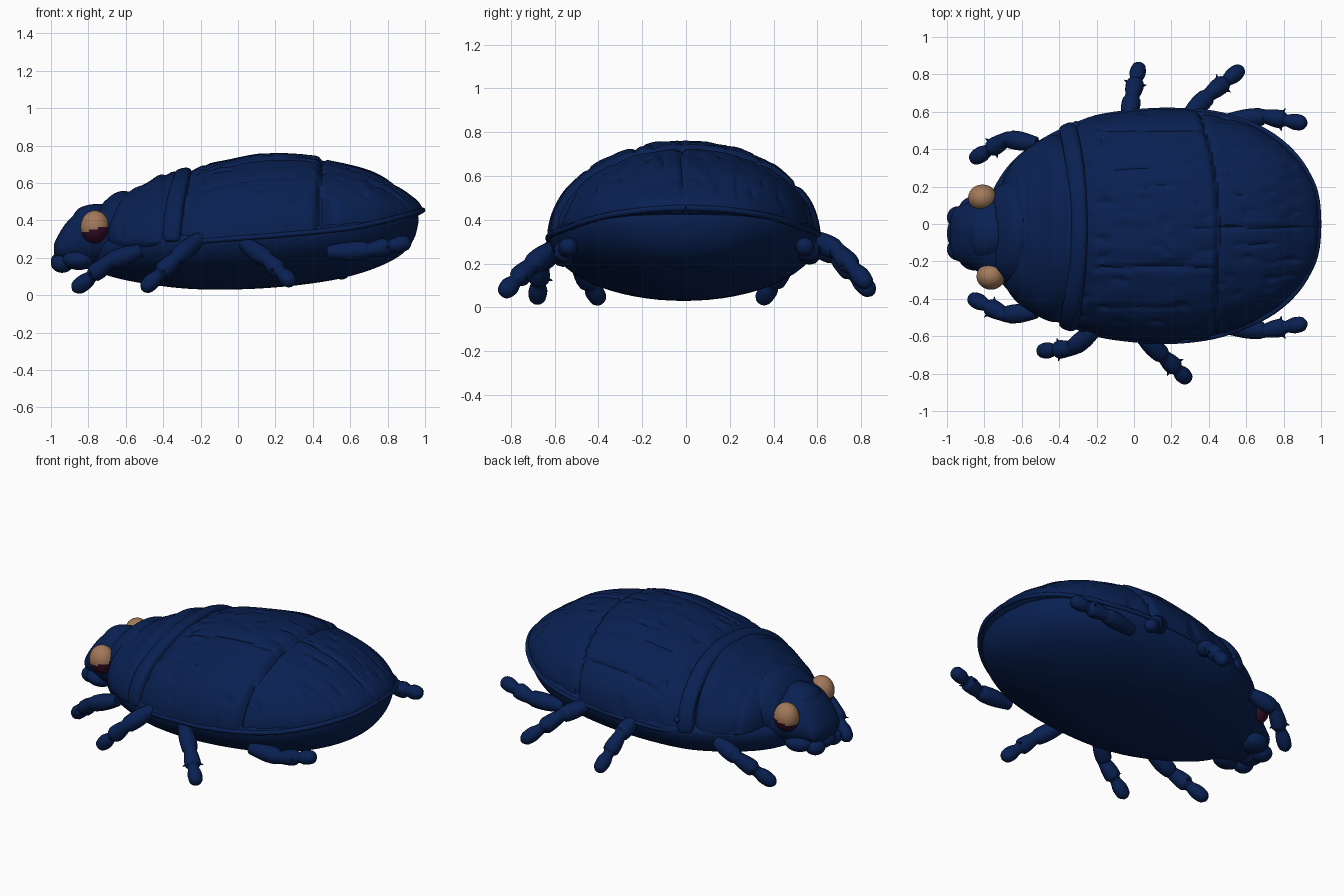
import bpy, bmesh, math
from mathutils import Vector, noise

if "Cube" in bpy.data.objects:
    bpy.data.objects.remove(bpy.data.objects["Cube"])

def mat(name, col):
    m = bpy.data.materials.new(name)
    m.diffuse_color = (*col, 1)
    m.use_nodes = True
    m.node_tree.nodes["Principled BSDF"].inputs["Base Color"].default_value = m.diffuse_color
    return m

NAVY = mat("navy shell", (0.0026, 0.0145, 0.083))
TAN = mat("tan eye", (0.36, 0.19, 0.10))
MAROON = mat("dark maroon eye", (0.032, 0.004, 0.020))

def finish(bm, name, mats=(NAVY,), angle=40):
    bmesh.ops.recalc_face_normals(bm, faces=bm.faces)
    me = bpy.data.meshes.new(name)
    bm.to_mesh(me)
    bm.free()
    ob = bpy.data.objects.new(name, me)
    bpy.context.collection.objects.link(ob)
    for m in mats:
        me.materials.append(m)
    bpy.ops.object.select_all(action='DESELECT')
    ob.select_set(True)
    bpy.context.view_layer.objects.active = ob
    bpy.ops.object.shade_smooth_by_angle(angle=math.radians(angle))
    return ob

def smooth(rows, m):
    """Catmull-Rom resampling of a list of number tuples."""
    out = []
    for i in range(len(rows) - 1):
        a, b = rows[max(i - 1, 0)], rows[i]
        c, d = rows[i + 1], rows[min(i + 2, len(rows) - 1)]
        for k in range(m):
            t = k / m
            out.append([0.5 * (2*q + (r - p)*t + (2*p - 5*q + 4*r - s)*t*t + (3*q - p - 3*r + s)*t**3)
                        for p, q, r, s in zip(a, b, c, d)])
    return out + [list(rows[-1])]

def skin(bm, rings):
    vs = [[bm.verts.new(p) for p in r] for r in rings]
    n = len(vs[0])
    for a, b in zip(vs, vs[1:]):
        for j in range(n):
            bm.faces.new((a[j], a[(j+1) % n], b[(j+1) % n], b[j]))
    bm.faces.new(vs[0])
    bm.faces.new(vs[-1])

def loft(name, stations, m=8, n=48, bow=0, disp=None):
    """Stations: x, centre y, half width, edge z, top z, bottom z."""
    rings = []
    for x, yc, w, ze, zt, zb in smooth(stations, m):
        w = max(w, 0.004)
        ring = []
        for j in range(n):
            t = 2 * math.pi * j / n
            c, s = math.cos(t), math.sin(t)
            y, z = yc + w*c, ze + (zt - ze if s > 0 else ze - zb) * s
            px = x - bow * c * c
            d = disp(px, y, z) if disp and s > -0.01 else 0
            ring.append((px, y + d*c, z + d*s))
        rings.append(ring)
    bm = bmesh.new()
    skin(bm, rings)
    return finish(bm, name)

def line(v, at, width, depth):
    return -depth * math.exp(-((v - at) / width) ** 2)

def between(x, a, b):
    return 1 if a < x < b else 0

# Smooth belly
loft("belly", [(-0.80, -.03, .02, .24, .28, .20), (-0.76, -.03, .20, .24, .32, .135),
               (-0.62, -.02, .385, .27, .36, .085), (-0.35, -.01, .54, .29, .40, .042),
               (-0.1, -.01, .602, .31, .42, .03), (0.2, -.005, .614, .33, .44, .042),
               (0.5, 0, .58, .355, .45, .08), (0.72, 0, .478, .38, .46, .14),
               (0.87, 0, .33, .40, .46, .215), (0.94, 0, .18, .41, .45, .30),
               (0.965, 0, .01, .41, .42, .39)], n=64)

# Wing cases with a cross seam, long seams and a wrinkled surface
def seam_x(y):
    return 0.45 - (0.27 if y > 0 else 0.07) * y * y

def wing_detail(x, y, z):
    k = min(1, max(0, (1.0 - x) / 0.15))
    xs = seam_x(y)
    d = line(x, xs, .014, .022) - (.014 if x > xs else 0)
    d += line(y, -.02, .010, .016) * between(x, xs, 0.97)
    d += line(y, -.02, .007, .006) * between(x, -.3, xs)
    d += line(y, .51, .010, .012) * between(x, -.2, xs)
    d += line(y, -.23 - .1*(x - .1)**2, .012, .014) * between(x, -.22, xs)
    d += line(y, .30, .010, .008) * between(x, -.1, .25)
    d += line(y, -.45, .010, .008) * between(x, -.2, .3)
    d += line(x, -.17, .010, .007) * between(y, -.45, .5)
    d += .008 * noise.noise(Vector((x*5, y*11, 3)))
    r = noise.noise(Vector((x*9, y*22, 9)))
    d += -.013 * max(0, r - .22) * 2
    return d * k

EDGE = [(-0.34, -.01, .53, .29, .60, .27), (-0.2, -.01, .583, .29, .69, .27),
        (0, -.01, .613, .305, .735, .28), (0.2, -.01, .622, .32, .762, .295),
        (0.42, -.005, .602, .34, .745, .315), (0.6, 0, .548, .36, .712, .335),
        (0.75, 0, .47, .39, .66, .365), (0.87, 0, .36, .42, .585, .395),
        (0.95, 0, .23, .44, .52, .42), (0.98, 0, .125, .45, .48, .435),
        (0.988, 0, .005, .455, .46, .45)]
loft("wing_cases", EDGE, m=14, n=260, disp=wing_detail)

def tube(name, pts, radii, n=12, m=4, spikes=()):
    rows = smooth([(*p, r) for p, r in zip(pts, radii)], m)
    P = [Vector(r[:3]) for r in rows]
    rings = []
    for i, p in enumerate(P):
        d = (P[min(i+1, len(P)-1)] - P[max(i-1, 0)]).normalized()
        u = d.cross(Vector((0, 0, 1))).normalized()
        v = u.cross(d)
        r = max(rows[i][3], .004)
        rings.append([p + r * (u*math.cos(2*math.pi*j/n) + v*math.sin(2*math.pi*j/n)) for j in range(n)])
    bm = bmesh.new()
    skin(bm, rings)
    for p, d in spikes:
        q = d.to_track_quat('Z', 'Y').to_matrix().to_4x4()
        q.translation = p
        bmesh.ops.create_cone(bm, cap_ends=True, segments=6, radius1=.02, radius2=0, depth=.05, matrix=q)
    return finish(bm, name)

# Raised rim round the wing cases
for tag, s in (("left", 1), ("right", -1)):
    tube("wing_rim_" + tag, [(e[0], e[1] + s*(e[2] - .004), e[3]) for e in EDGE], [.014]*len(EDGE), n=10)

# Neck shield behind the head, with a thick collar
def shield_detail(x, y, z):
    return (.006 * noise.noise(Vector((x*7, y*7, 1))) + line(x, -.385, .022, .014)
            + line(x, -.575 - .3*y*y, .014, .008))
loft("neck_shield", [(-0.685, -.03, .20, .32, .44, .22), (-0.655, -.03, .30, .31, .50, .19),
                     (-0.60, -.03, .385, .30, .55, .172), (-0.50, -.025, .455, .29, .595, .175),
                     (-0.42, -.025, .495, .29, .645, .19), (-0.36, -.02, .505, .30, .66, .22),
                     (-0.29, -.015, .52, .31, .66, .25)], m=8, n=96, bow=.03, disp=shield_detail)
loft("neck_collar", [(-0.34, -.015, .525, .31, .65, .255), (-0.325, -.015, .542, .30, .67, .245),
                     (-0.285, -.015, .558, .30, .682, .245), (-0.255, -.015, .552, .30, .675, .25),
                     (-0.24, -.015, .53, .30, .64, .26)], m=5, n=96, bow=.06)

# Head: rear hood, face, brow and mouth lobes
loft("head_hood", [(-0.74, -.045, .20, .34, .46, .22), (-0.72, -.045, .235, .34, .495, .19),
                   (-0.66, -.04, .275, .34, .545, .18), (-0.60, -.035, .29, .34, .557, .18),
                   (-0.56, -.03, .27, .34, .53, .2)], n=48, bow=.02)
loft("head", [(-0.985, -.05, .05, .24, .27, .20), (-0.965, -.05, .125, .25, .315, .18),
              (-0.92, -.055, .155, .27, .385, .16), (-0.86, -.055, .185, .29, .44, .145),
              (-0.77, -.055, .235, .31, .465, .14), (-0.64, -.04, .27, .32, .50, .14)], n=48)
loft("brow", [(-0.88, -.06, .06, .38, .43, .36), (-0.85, -.06, .115, .38, .465, .36),
              (-0.79, -.06, .13, .38, .485, .36), (-0.70, -.05, .14, .38, .49, .36)], n=32)

def ball(name, c, r, rule=None):
    bm = bmesh.new()
    bmesh.ops.create_uvsphere(bm, u_segments=28, v_segments=20, radius=1)
    for f in bm.faces:
        if rule and rule(f.calc_center_median()):
            f.material_index = 1
    for v in bm.verts:
        v.co = Vector(c) + Vector([a*b for a, b in zip(v.co, r)])
    return finish(bm, name, (TAN, MAROON) if rule else (NAVY,))

ball("upper_lip", (-0.93, -.05, .185), (.07, .10, .05))
for tag, y in (("left", .035), ("right", -.135)):
    ball("jaw_" + tag, (-0.94, y, .17), (.06, .06, .05))
    ball("cheek_" + tag, (-0.85, -.05 + (y + .05)*1.4, .19), (.09, .08, .055))

# Eyes: tan above, maroon below
for tag, c in (("left", (-0.81, .14, .365)), ("right", (-0.765, -.28, .365))):
    ball("eye_" + tag, c, (.077, .071, .088), lambda p: p.z < -.12 + .22 * p.x)

# Legs: base, knee, tip
LEGS = {
    "left_front_leg": ((-.52, .43, .24), (-.68, .455, .19), (-.87, .34, .025)),
    "left_middle_leg": ((-.03, .56, .30), (-.01, .68, .24), (.03, .855, .06)),
    "left_hind_leg": ((.28, .57, .32), (.40, .69, .26), (.58, .835, .10)),
    "left_rear_leg": ((.48, .55, .24), (.70, .575, .25), (.925, .535, .285)),
    "right_front_leg": ((-.52, -.47, .24), (-.69, -.485, .18), (-.88, -.39, .025)),
    "right_middle_leg": ((-.20, -.56, .31), (-.33, -.665, .20), (-.51, -.68, .025)),
    "right_hind_leg": ((.03, -.59, .28), (.16, -.71, .19), (.295, -.84, .06)),
    "right_rear_leg": ((.48, -.55, .23), (.70, -.57, .24), (.925, -.53, .285)),
}
for name, pts in LEGS.items():
    a, k, t = map(Vector, pts)
    ankle = k.lerp(t, .40)
    d = (t - k).normalized()
    side = d.cross(Vector((0, 0, 1))).normalized()
    path = [a, a.lerp(k, .5), a.lerp(k, .88), k, k.lerp(ankle, .5), ankle,
            ankle.lerp(t, .18), ankle.lerp(t, .5), ankle.lerp(t, .85), t]
    spikes = [(ankle + s * side * .042, (s * side + d * .5).normalized()) for s in (1, -1)]
    tube(name, path, [.035, .050, .048, .038, .046, .048, .032, .043, .037, .012], spikes=spikes)

# Small shoulder nub on the left
ball("shoulder_nub", (-.31, .52, .36), (.022, .03, .02))
